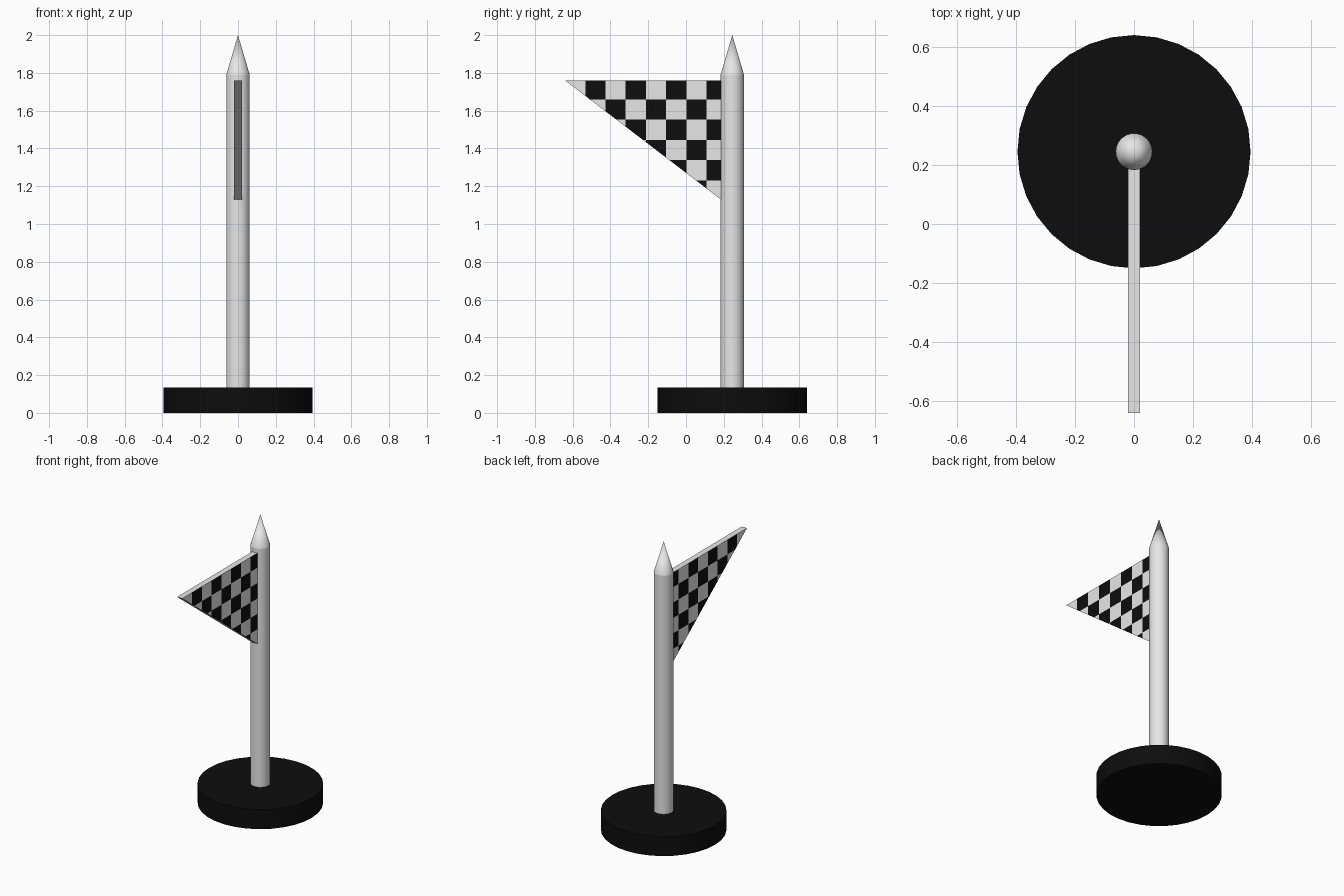
import bpy, bmesh, math
from mathutils import Vector

if "Cube" in bpy.data.objects:
    bpy.data.objects.remove(bpy.data.objects["Cube"])

POLE_Y = 0.245
SIDES = 32


def material(name, v):
    m = bpy.data.materials.new(name)
    m.diffuse_color = (v, v, v, 1)
    m.use_nodes = True
    m.node_tree.nodes["Principled BSDF"].inputs["Base Color"].default_value = m.diffuse_color
    return m


white = material("white", 0.8)
black = material("black", 0.004)


def cone(name, r1, r2, z0, z1, mat):
    bpy.ops.mesh.primitive_cone_add(vertices=SIDES, radius1=r1, radius2=r2, depth=z1 - z0,
                                    location=(0, POLE_Y, (z0 + z1) / 2))
    ob = bpy.context.object
    ob.name = name
    ob.data.materials.append(mat)
    bpy.ops.object.shade_smooth_by_angle(angle=math.radians(30))
    return ob


# Round foot, pole and pointed tip
cone("base", 0.395, 0.395, 0, 0.135, black)
cone("pole", 0.062, 0.062, 0.13, 1.79, white)
cone("pole_tip", 0.062, 0, 1.79, 2.0, white)

# Triangular pennant, extruded across x
TIP, HOIST, TOP, BOTTOM, HALF = -0.64, 0.187, 1.76, 1.128, 0.02
CELL, ROW_TOP = 0.107, 1.766
bm = bmesh.new()
face = bm.faces.new([bm.verts.new((-HALF, y, z)) for y, z in
                     ((TIP, TOP), (HOIST, TOP), (HOIST, BOTTOM))])
ext = bmesh.ops.extrude_face_region(bm, geom=[face])
bmesh.ops.translate(bm, vec=(2 * HALF, 0, 0),
                    verts=[g for g in ext["geom"] if isinstance(g, bmesh.types.BMVert)])
bmesh.ops.recalc_face_normals(bm, faces=bm.faces[:])

# Cut the check grid into it
for i in range(1, 8):
    for co, no in (((0, TIP + i * CELL, 0), (0, 1, 0)), ((0, 0, ROW_TOP - i * CELL), (0, 0, 1))):
        bmesh.ops.bisect_plane(bm, geom=bm.verts[:] + bm.edges[:] + bm.faces[:],
                               plane_co=Vector(co), plane_no=Vector(no), dist=1e-5)

# Alternate squares are black on the two broad sides only
bm.normal_update()
for f in bm.faces:
    c = f.calc_center_median()
    col = math.floor((c.y - TIP) / CELL)
    row = math.floor((ROW_TOP - c.z) / CELL)
    f.material_index = int(abs(f.normal.x) > 0.9 and (col + row) % 2 == 1)

mesh = bpy.data.meshes.new("flag")
bm.to_mesh(mesh)
bm.free()
mesh.materials.append(white)
mesh.materials.append(black)
flag = bpy.data.objects.new("flag", mesh)
bpy.context.collection.objects.link(flag)
